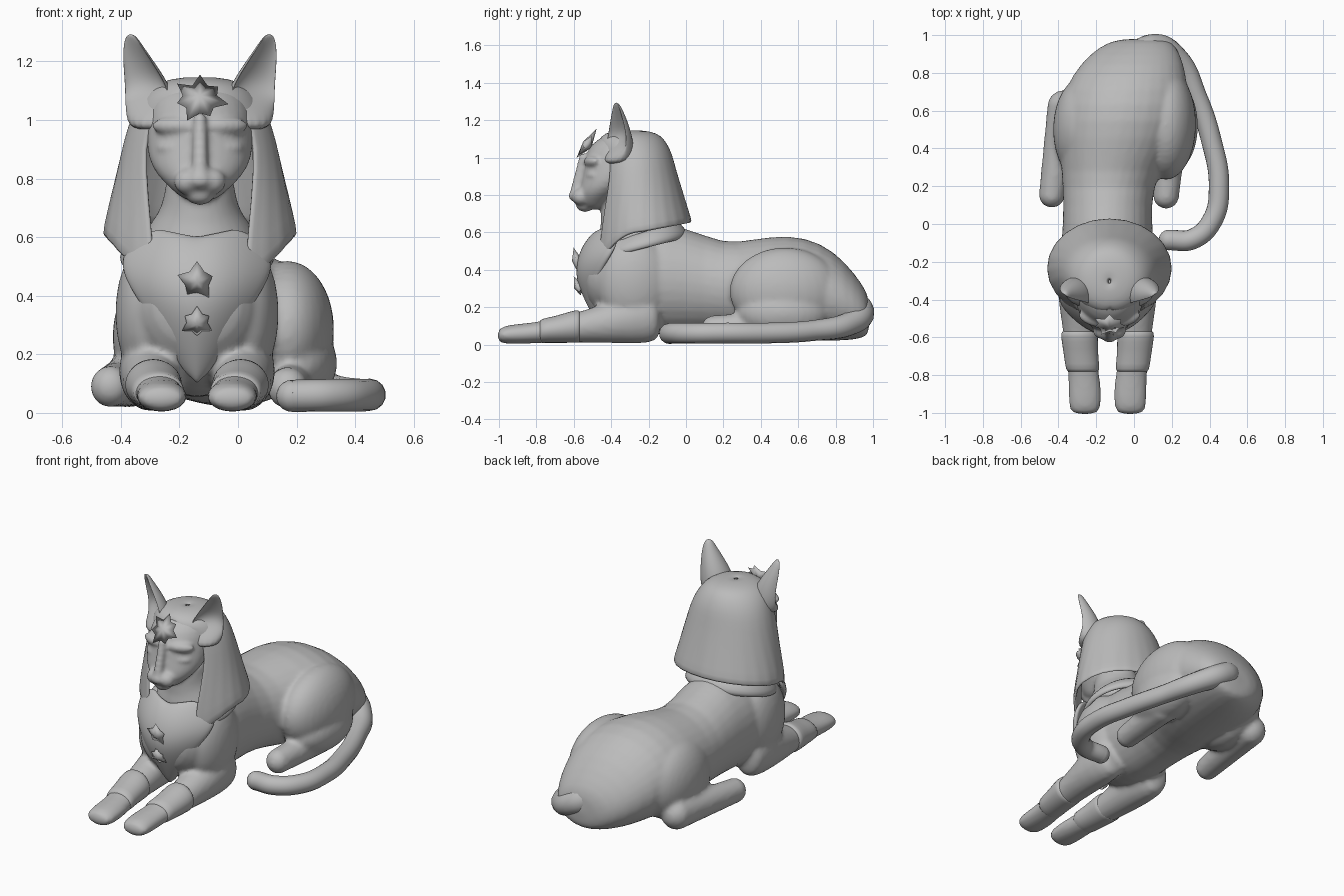
import bpy, bmesh, math
from mathutils import Vector, Matrix

if "Cube" in bpy.data.objects:
    bpy.data.objects.remove(bpy.data.objects["Cube"])

stone = bpy.data.materials.new("grey stone")
stone.use_nodes = True
stone.diffuse_color = (0.5, 0.5, 0.5, 1)
stone.node_tree.nodes["Principled BSDF"].inputs["Base Color"].default_value = (0.5, 0.5, 0.5, 1)
MID = -0.14   # centre line of the chest
HEAD = -0.13  # centre line of the head
SIDES = 16


def finish(name, bm, subdivide=0, voxel=0, soften=0, thickness=0):
    """Turn a bmesh into a smooth-shaded object with its modifiers."""
    bmesh.ops.recalc_face_normals(bm, faces=bm.faces)
    for face in bm.faces:
        face.smooth = True
    mesh = bpy.data.meshes.new(name)
    bm.to_mesh(mesh)
    bm.free()
    mesh.materials.append(stone)
    obj = bpy.data.objects.new(name, mesh)
    bpy.context.collection.objects.link(obj)
    if thickness:
        solid = obj.modifiers.new("thickness", 'SOLIDIFY')
        solid.thickness = thickness
        solid.offset = 0
    if subdivide:
        obj.modifiers.new("round", 'SUBSURF').levels = subdivide
        obj.modifiers["round"].render_levels = subdivide
    if voxel:
        merge = obj.modifiers.new("merge", 'REMESH')
        merge.mode = 'VOXEL'
        merge.voxel_size = voxel
        merge.use_smooth_shade = True
    if soften:
        smooth = obj.modifiers.new("soften", 'SMOOTH')
        smooth.factor = 0.5
        smooth.iterations = soften
    return obj


def skin(bm, rings, closed=True, caps=True):
    """Bridge rows of points with quads."""
    rows = [[bm.verts.new(p) for p in ring] for ring in rings]
    count = len(rows[0])
    for low, high in zip(rows, rows[1:]):
        for i in range(count if closed else count - 1):
            j = (i + 1) % count
            bm.faces.new((low[i], low[j], high[j], high[i]))
    if caps:
        bm.faces.new(rows[0])
        bm.faces.new(rows[-1])


def circle():
    angles = [math.tau * i / SIDES for i in range(SIDES)]
    return [(math.cos(a), math.sin(a)) for a in angles]


def loft_along_y(bm, sections):
    """Sections are y, centre x, half width, bottom, top."""
    skin(bm, [[(x + w * c, y, (lo + hi) / 2 + (hi - lo) / 2 * s) for c, s in circle()]
              for y, x, w, lo, hi in sections])


def loft_along_z(bm, sections):
    """Sections are z, half width, front, back, all on the head's centre line."""
    skin(bm, [[(HEAD + w * c, (front + back) / 2 + (back - front) / 2 * s, z) for c, s in circle()]
              for z, w, front, back in sections])


def ball(bm, centre, radii, turn=0):
    matrix = (Matrix.Translation(centre) @ Matrix.Rotation(turn, 4, 'Z')
              @ Matrix.Diagonal((*radii, 1)))
    bmesh.ops.create_uvsphere(bm, u_segments=SIDES, v_segments=10, radius=1.03, matrix=matrix)


def limb(bm, start, end, r_start, r_end):
    """A rounded limb made as a chain of overlapping balls."""
    start, end = Vector(start), Vector(end)
    steps = max(2, int((end - start).length / 0.03))
    for i in range(steps + 1):
        t = i / steps
        ball(bm, start.lerp(end, t), [r_start + (r_end - r_start) * t] * 3)


# Body: torso, haunches, hind feet and front legs merged together
bm = bmesh.new()
loft_along_y(bm, [
    (-0.55, MID, 0.12, 0.27, 0.48), (-0.50, MID, 0.19, 0.18, 0.55),
    (-0.38, MID, 0.25, 0.09, 0.60), (-0.20, MID, 0.26, 0.04, 0.65),
    (0.00, MID, 0.24, 0.05, 0.64), (0.20, MID, 0.24, 0.06, 0.54),
    (0.36, -0.10, 0.30, 0.03, 0.57), (0.55, -0.06, 0.35, 0.02, 0.595),
    (0.72, -0.04, 0.335, 0.015, 0.555), (0.85, -0.01, 0.28, 0.015, 0.45),
    (0.94, 0.02, 0.21, 0.03, 0.33), (0.985, 0.05, 0.13, 0.05, 0.25)])
ball(bm, (0.17, 0.53, 0.285), (0.16, 0.30, 0.23))
ball(bm, (0.20, 0.52, 0.17), (0.14, 0.25, 0.14))
ball(bm, (-0.27, 0.50, 0.26), (0.16, 0.28, 0.23))
limb(bm, (0.17, 0.15, 0.085), (0.20, 0.50, 0.1), 0.07, 0.085)
limb(bm, (-0.435, 0.155, 0.09), (-0.37, 0.62, 0.11), 0.07, 0.09)
for side in (-1, 1):
    loft_along_y(bm, [(y, MID + side * out, w, lo, hi) for y, out, w, lo, hi in (
        (-1.01, 0.12, 0.07, 0.015, 0.08), (-0.97, 0.12, 0.088, 0.002, 0.105),
        (-0.86, 0.12, 0.09, 0.002, 0.115), (-0.77, 0.13, 0.08, 0.01, 0.125),
        (-0.55, 0.15, 0.09, 0.01, 0.18), (-0.36, 0.16, 0.11, 0.005, 0.25),
        (-0.20, 0.16, 0.11, 0.0, 0.32), (-0.13, 0.16, 0.08, 0.03, 0.24))])
    ball(bm, (MID + side * 0.16, -0.28, 0.34), (0.12, 0.20, 0.24))
finish("body", bm, subdivide=1, voxel=0.014, soften=5)

# Close-fitting sleeves on the forelegs with a lip at the wrist
for side, name in ((-1, "right_sleeve"), (1, "left_sleeve")):
    bm = bmesh.new()
    loft_along_y(bm, [(y, MID + side * out, w, 0.008, top) for y, out, w, top in (
        (-0.785, 0.13, 0.075, 0.12), (-0.78, 0.13, 0.092, 0.14), (-0.70, 0.14, 0.092, 0.152),
        (-0.62, 0.147, 0.098, 0.18), (-0.57, 0.15, 0.101, 0.19), (-0.565, 0.15, 0.08, 0.175))])
    finish(name, bm, subdivide=1)

# Tail sweeping round the left side
tail_curve = bpy.data.curves.new("tail", 'CURVE')
tail_curve.dimensions = '3D'
tail_curve.bevel_depth = 0.055
tail_curve.bevel_resolution = 5
tail_curve.use_fill_caps = True
path = [(0.02, 0.87, 0.22), (0.11, 0.935, 0.17), (0.23, 0.87, 0.11), (0.33, 0.68, 0.075),
        (0.41, 0.44, 0.062), (0.45, 0.2, 0.062), (0.415, 0.02, 0.06), (0.31, -0.08, 0.06), (0.185, -0.085, 0.058)]
spline = tail_curve.splines.new('BEZIER')
spline.bezier_points.add(len(path) - 1)
for point, co in zip(spline.bezier_points, path):
    point.co = co
    point.handle_left_type = point.handle_right_type = 'AUTO'
for point, width in zip(spline.bezier_points, (1.7, 1.3, 1.15)):
    point.radius = width
tail_curve.materials.append(stone)
bpy.context.collection.objects.link(bpy.data.objects.new("tail", tail_curve))
bm = bmesh.new()
ball(bm, path[-1], (0.053, 0.053, 0.053))
finish("tail_tip", bm)

# Head: skull, muzzle, nose bridge, brows, cheeks and neck merged together
bm = bmesh.new()
loft_along_z(bm, [
    (0.72, 0.05, -0.54, -0.44), (0.76, 0.095, -0.575, -0.40), (0.81, 0.15, -0.58, -0.34),
    (0.87, 0.183, -0.565, -0.26), (0.95, 0.188, -0.55, -0.18), (1.03, 0.183, -0.54, -0.14),
    (1.09, 0.16, -0.49, -0.14), (1.13, 0.11, -0.42, -0.2)])
loft_along_z(bm, [(0.50, 0.22, -0.50, -0.06), (0.62, 0.20, -0.46, -0.05),
                  (0.67, 0.15, -0.46, -0.1), (0.74, 0.12, -0.46, -0.18), (0.85, 0.12, -0.46, -0.18)])
limb(bm, (HEAD, -0.55, 1.0), (HEAD, -0.59, 0.82), 0.024, 0.03)
ball(bm, (HEAD, -0.575, 0.795), (0.05, 0.055, 0.035))
ball(bm, (HEAD, -0.54, 0.745), (0.05, 0.05, 0.035))
for side in (-1, 1):
    ball(bm, (HEAD + side * 0.04, -0.56, 0.79), (0.05, 0.05, 0.045))
    ball(bm, (HEAD + side * 0.09, -0.505, 0.98), (0.08, 0.035, 0.03), side * 0.35)
    ball(bm, (HEAD + side * 0.095, -0.5, 0.905), (0.06, 0.032, 0.022), side * 0.4)
finish("head", bm, subdivide=1, voxel=0.01, soften=8)

# Ears: tapered crescents hollowed at the front and turned outward
for side, name in ((-1, "right_ear"), (1, "left_ear")):
    bm = bmesh.new()
    rings = []
    for z, out, w, depth, hollow in (
            (0.96, 0.165, 0.085, 0.09, -0.9), (1.04, 0.175, 0.1, 0.1, -0.2), (1.11, 0.187, 0.09, 0.09, 0.5),
            (1.18, 0.21, 0.068, 0.07, 0.5), (1.25, 0.232, 0.04, 0.04, 0.3), (1.295, 0.238, 0.016, 0.015, -0.5)):
        ring = []
        for c, s in circle():
            y = depth * (s if s > 0 else -s * hollow)
            spun = Matrix.Rotation(side * 0.6, 3, 'Z') @ Vector((w * c, y, 0))
            ring.append(Vector((HEAD + side * out, -0.375, z)) + spun)
        rings.append(ring)
    skin(bm, rings)
    finish(name, bm, subdivide=2)

# Headdress: an open hood with soft pleats and two front lappets
bm = bmesh.new()
rings = []
COLUMNS = 40
for level, z, w, front, back, gap in (
        (0, 0.60, 0.325, -0.49, 0.025, 0.5), (0.2, 0.67, 0.31, -0.49, 0.005, 0.52),
        (0.5, 0.80, 0.28, -0.48, -0.03, 0.68), (0.8, 0.93, 0.25, -0.47, -0.065, 0.85),
        (1, 1.02, 0.222, -0.46, -0.085, 0.8), (1, 1.07, 0.195, -0.47, -0.11, 0.3),
        (1, 1.11, 0.155, -0.45, -0.14, 0), (1, 1.132, 0.1, -0.40, -0.19, 0), (1, 1.14, 0.002, -0.31, -0.3, 0)):
    ring = []
    for i in range(COLUMNS + 1):
        a = gap + (math.tau - 2 * gap) * i / COLUMNS
        pleat = 1 + 0.012 * (1 - level) * math.cos(i * math.pi)
        facing = math.cos(a)
        hem = 0.05 * max(0, -facing) - 0.22 * max(0, facing) ** 2.2
        ring.append((HEAD + w * pleat * math.sin(a),
                     (front + back) / 2 - (back - front) / 2 * pleat * facing, z + hem * (1 - level)))
    rings.append(ring)
skin(bm, rings, closed=False, caps=False)
bmesh.ops.remove_doubles(bm, verts=bm.verts, dist=0.0001)
finish("headdress", bm, subdivide=1, thickness=0.02)

# Pectoral bib tapering to a point on the chest
bm = bmesh.new()
rings = []
for z, w, y, curl in ((0.60, 0.13, -0.47, 0.05), (0.54, 0.25, -0.53, 0.18), (0.45, 0.26, -0.57, 0.17),
                      (0.36, 0.20, -0.575, 0.12), (0.26, 0.13, -0.535, 0.06), (0.17, 0.07, -0.49, 0.03),
                      (0.10, 0.02, -0.45, 0.0)):
    rings.append([(MID + w * t / 5, y + curl * (t / 5) ** 2, z + 0.03 * abs(t / 5)) for t in range(-5, 6)])
skin(bm, rings, closed=False, caps=False)
finish("pectoral", bm, subdivide=2, thickness=0.035)


def leaf_star(name, centre, size, lean, points):
    """A raised star of pointed leaves, with every other leaf longer."""
    bm = bmesh.new()
    place = Matrix.Translation(centre) @ Matrix.Rotation(lean, 4, 'X')
    hub = [bm.verts.new(place @ Vector((0, y, 0))) for y in (-0.025, 0.03)]
    rim = []
    for i in range(points * 2):
        a = math.pi * i / points
        r = size * (0.6 if i % 2 else 1 - 0.2 * (i // 2 % 2))
        rim.append(bm.verts.new(place @ Vector((r * math.sin(a), -0.005, r * math.cos(a)))))
    for i, vert in enumerate(rim):
        for centre_vert in hub:
            bm.faces.new((vert, rim[(i + 1) % len(rim)], centre_vert))
    finish(name, bm)


# Leaf ornaments on the forehead and chest
leaf_star("forehead_leaf", (HEAD, -0.53, 1.07), 0.1, -0.6, 7)
leaf_star("chest_leaf_upper", (MID, -0.585, 0.45), 0.07, 0.15, 5)
leaf_star("chest_leaf_lower", (MID, -0.575, 0.31), 0.06, 0.35, 6)

# Raised hem of the collar around the shoulders
bm = bmesh.new()
skin(bm, [[(MID + w * math.sin(a), -0.24 - 0.93 * w * math.cos(a), z - 0.06 * math.cos(a))
           for a in [math.tau * i / 32 for i in range(32)]]
          for w, z in ((0.2, 0.60), (0.245, 0.56), (0.262, 0.53), (0.25, 0.51))], caps=False)
finish("collar", bm, subdivide=1, thickness=0.015)
